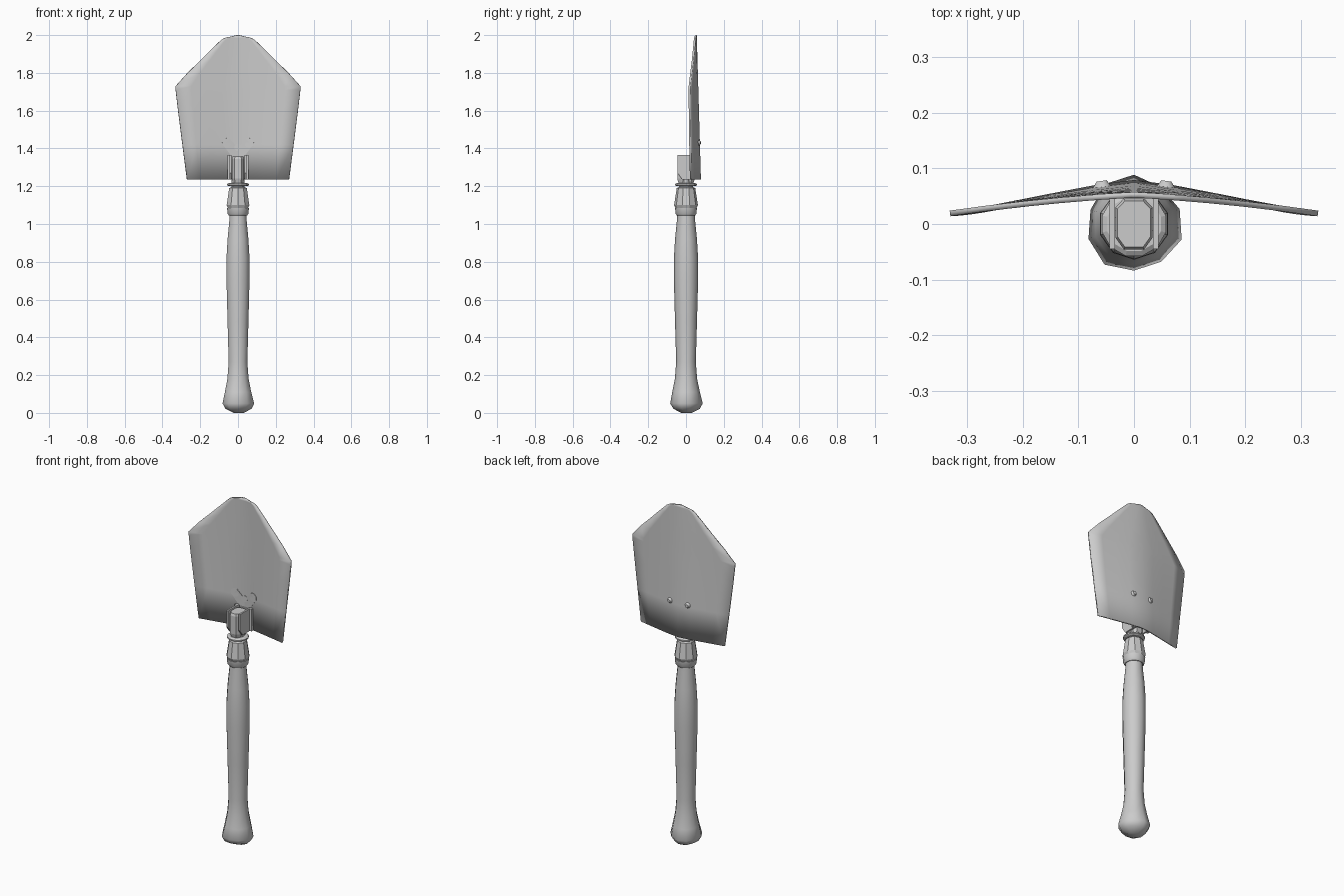
import bpy, bmesh, math
from mathutils import Vector

old = bpy.data.objects.get("Cube")
if old:
    bpy.data.objects.remove(old, do_unlink=True)

GREY = (0.6, 0.6, 0.6, 1)
metal = bpy.data.materials.new("plain grey")
metal.use_nodes = True
metal.diffuse_color = GREY
metal.node_tree.nodes["Principled BSDF"].inputs["Base Color"].default_value = GREY


def finish(name, bm, smooth=None):
    bmesh.ops.recalc_face_normals(bm, faces=bm.faces)
    mesh = bpy.data.meshes.new(name)
    bm.to_mesh(mesh)
    bm.free()
    mesh.materials.append(metal)
    ob = bpy.data.objects.new(name, mesh)
    bpy.context.collection.objects.link(ob)
    if smooth:
        bpy.ops.object.select_all(action='DESELECT')
        ob.select_set(True)
        bpy.context.view_layer.objects.active = ob
        bpy.ops.object.shade_smooth_by_angle(angle=math.radians(smooth))
    return ob


def loft(name, rings, smooth=None):
    """Skin a list of equal-length point rings and cap both ends."""
    bm = bmesh.new()
    loops = [[bm.verts.new(p) for p in ring] for ring in rings]
    n = len(loops[0])
    for a, b in zip(loops, loops[1:]):
        for i in range(n):
            j = (i + 1) % n
            bm.faces.new((a[i], a[j], b[j], b[i]))
    bm.faces.new(loops[0])
    bm.faces.new(loops[-1])
    return finish(name, bm, smooth)


def turned(name, profile, sides, smooth=None, wobble=0):
    """Turned part from (radius, height) pairs; wobble skews the butt end."""
    rings = []
    for r, z in profile:
        ring = []
        for i in range(sides):
            a = 2 * math.pi * (i + 0.5) / sides
            k = r + wobble * max(0, 0.12 - z) * math.cos(3 * a + 0.6)
            ring.append((k * math.cos(a), k * math.sin(a), z))
        rings.append(ring)
    return loft(name, rings, smooth)


def extrude_x(name, outline, x0, x1):
    """Side outline of (y, z) points given thickness along x."""
    return loft(name, [[(x, y, z) for y, z in outline] for x in (x0, x1)])


# Wooden grip with flared butt
turned("handle", [(0.025, 0.0), (0.07, 0.022), (0.086, 0.05), (0.073, 0.11),
                  (0.059, 0.18), (0.052, 0.27), (0.058, 0.48), (0.064, 0.7),
                  (0.064, 0.82), (0.058, 0.92), (0.048, 1.02), (0.046, 1.06)],
       10, 50, 0.06)

# Ferrule and locking nut
turned("ferrule_band", [(0.05, 1.045), (0.057, 1.055), (0.06, 1.085), (0.05, 1.085)], 12, 30)
turned("locking_nut", [(0.056, 1.085), (0.063, 1.1), (0.049, 1.19), (0.036, 1.196)], 10)
turned("nut_neck", [(0.036, 1.19), (0.036, 1.24)], 10)
turned("nut_flange", [(0.05, 1.2), (0.059, 1.205), (0.059, 1.212), (0.05, 1.218)], 12)

# Hinge tongue, an elongated octagon in section
tongue = [(-0.033, -0.025), (-0.018, -0.046), (0.018, -0.046), (0.033, -0.025),
          (0.033, 0.03), (0.018, 0.046), (-0.018, 0.046), (-0.033, 0.03)]
loft("hinge_tongue", [[(x * s, y * s, z) for x, y in tongue]
                      for s, z in ((0.85, 1.215), (1, 1.24), (1, 1.345), (0.9, 1.358))])

# Hinge cheeks fixed to the blade
cheek = [(-0.02, 1.235), (0.055, 1.235), (0.06, 1.365), (-0.045, 1.365), (-0.045, 1.27)]
for side, label in ((1, "left"), (-1, "right")):
    extrude_x(label + "_hinge_cheek", cheek, side * 0.034, side * 0.044)
    extrude_x(label + "_hinge_flange", [(0.045, 1.235), (0.065, 1.235), (0.065, 1.365), (0.045, 1.365)],
              side * 0.034, side * 0.056)

# Blade: creased sheet, rows of (height, half width)
rows = [(1.235, 0.27), (1.42, 0.294), (1.6, 0.317), (1.71, 0.33), (1.73, 0.33),
        (1.8, 0.267), (1.87, 0.195), (1.93, 0.135), (1.975, 0.088), (1.985, 0.07), (1.999, 0.008)]
COLS = 8


def sheet_y(x, z):
    t = (z - 1.235) / 0.765
    ridge = 0.074 - 0.022 * t
    drop = math.sqrt(x * x + 0.0009) - 0.03
    return ridge - drop * (0.2 - 0.1 * t)


bm = bmesh.new()
grid = []
for z, w in rows:
    xs = [w * (2 * c / COLS - 1) for c in range(COLS + 1)]
    grid.append([bm.verts.new((x, sheet_y(x, z), z)) for x in xs])
for a, b in zip(grid, grid[1:]):
    for c in range(COLS):
        bm.faces.new((a[c], a[c + 1], b[c + 1], b[c]))
blade = finish("blade", bm, 30)
thick = blade.modifiers.new("Thickness", 'SOLIDIFY')
thick.thickness = 0.01
thick.offset = 0


def disc(name, x, z, r, y_near, y_far, r_far):
    """Round plate facing the front, lying on the sheet."""
    ring = [(math.cos(2 * math.pi * i / 12), math.sin(2 * math.pi * i / 12)) for i in range(12)]
    return loft(name, [[(x + q * c, sheet_y(x + q * c, z) + y, z + q * s) for c, s in ring]
                       for q, y in ((r, y_near), (r_far, y_far))], 40)


# Three-lobed mounting plate on the front, rivet heads on the back
for side, label in ((1, "left"), (-1, "right")):
    disc(label + "_mount_lobe", side * 0.058, 1.43, 0.026, -0.002, -0.008, 0.025)
    disc(label + "_rivet", side * 0.058, 1.43, 0.017, 0.003, 0.015, 0.009)
    arm = [(side * 0.075, 1.413), (side * 0.045, 1.45), (0, 1.405), (0, 1.36), (side * 0.035, 1.36)]
    loft(label + "_mount_arm", [[(x, sheet_y(x, z) + d, z) for x, z in arm]
                                for d in (-0.002, -0.008)])
disc("centre_mount_lobe", 0, 1.405, 0.02, -0.002, -0.009, 0.019)
